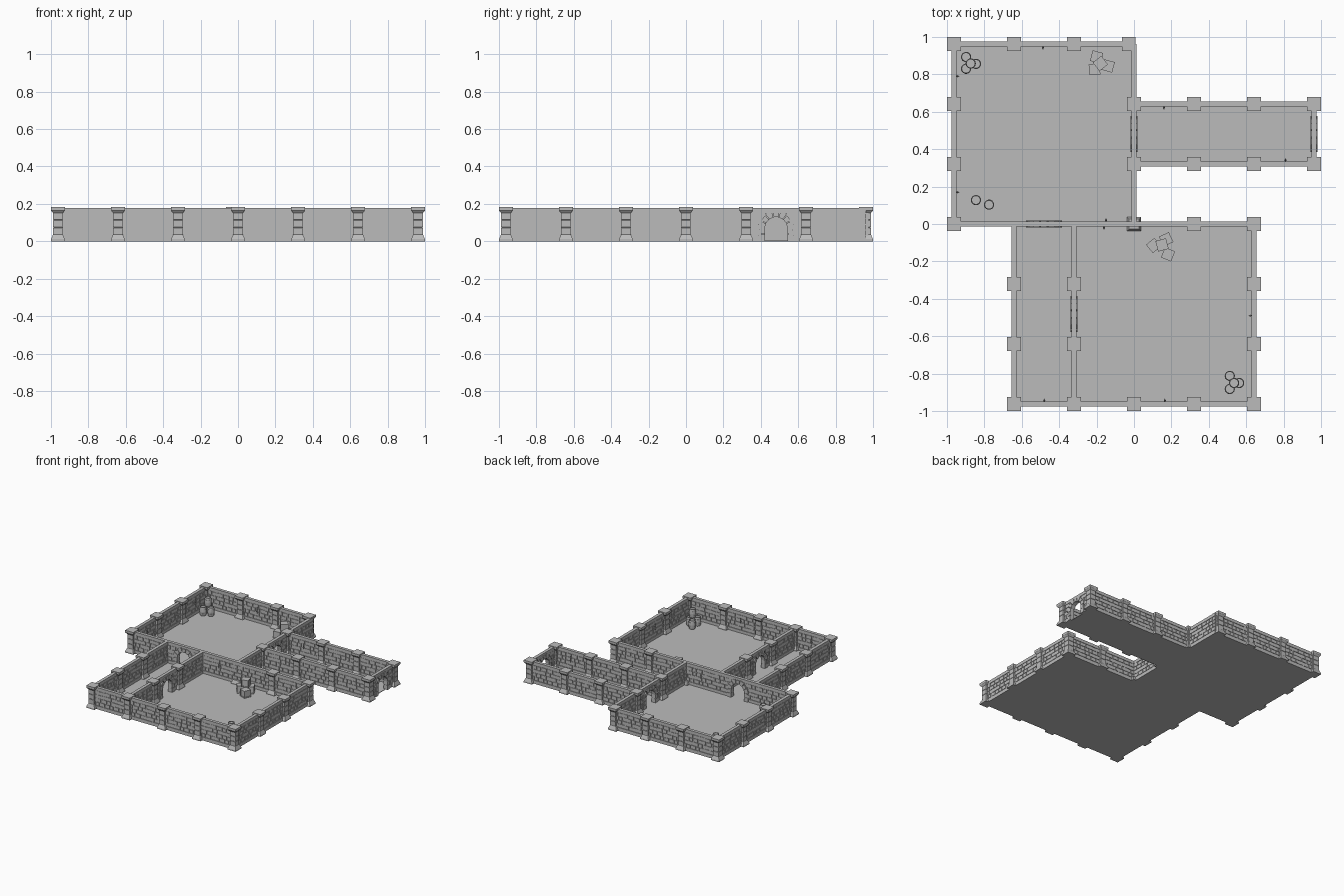
import bpy, bmesh, math, random
from mathutils import Matrix, Vector

if "Cube" in bpy.data.objects:
    bpy.data.objects.remove(bpy.data.objects["Cube"])

random.seed(4)
S = 0.321            # grid tile
stone = bpy.data.materials.new("grey stone")
stone.diffuse_color = (0.5, 0.5, 0.5, 1)
stone.use_nodes = True
stone.node_tree.nodes["Principled BSDF"].inputs["Base Color"].default_value = stone.diffuse_color


def finish(bm, name):
    bmesh.ops.recalc_face_normals(bm, faces=bm.faces)
    me = bpy.data.meshes.new(name)
    bm.to_mesh(me)
    bm.free()
    me.materials.append(stone)
    return me


def place(me, name, x, y, z=0, rot=0):
    ob = bpy.data.objects.new(name, me)
    ob.location = (x, y, z)
    ob.rotation_euler.z = math.radians(rot)
    bpy.context.collection.objects.link(ob)
    return ob


def prism(bm, pts, half):
    """Outline in the x-z plane, extruded through y = -half..half."""
    a = [bm.verts.new((x, -half, z)) for x, z in pts]
    b = [bm.verts.new((x, half, z)) for x, z in pts]
    bm.faces.new(a)
    bm.faces.new(b[::-1])
    for i in range(len(pts)):
        j = (i + 1) % len(pts)
        bm.faces.new((a[i], b[i], b[j], a[j]))


def slab(bm, x0, x1, z0, z1, half):
    prism(bm, [(x0, z0), (x1, z0), (x1, z1), (x0, z1)], half)


def lathe(bm, profile, n, turn=0.0):
    """Stack of n-sided rings (radius, z), closed at both ends."""
    rings = [[bm.verts.new((r * math.cos(turn + 2 * math.pi * k / n),
                            r * math.sin(turn + 2 * math.pi * k / n), z))
              for k in range(n)] for r, z in profile]
    for p, q in zip(rings, rings[1:]):
        for k in range(n):
            m = (k + 1) % n
            bm.faces.new((p[k], p[m], q[m], q[k]))
    bm.faces.new(rings[0][::-1])
    bm.faces.new(rings[-1])


H, W, SPRING, R_OUT = 0.178, 0.06, 0.07, 0.097   # wall height, arch sizes


def wall_mesh(door):
    bm = bmesh.new()
    h = S / 2
    gap = 0.07 if door else 0
    # recessed core, with an arched opening in door tiles
    if door:
        arch = [(W * math.cos(t * math.pi / 12), SPRING + W * math.sin(t * math.pi / 12))
                for t in range(13)]
        prism(bm, [(h, 0), (h, H), (-h, H), (-h, 0), (-W, 0)] + arch[::-1] + [(W, 0)], 0.008)
    else:
        slab(bm, -h, h, 0, H, 0.008)
    # plinth and coping bands
    slab(bm, -h, h, 0.152, H, 0.013)
    spans = [(-h, -gap), (gap, h)] if door else [(-h, h)]
    for a, b in spans:
        slab(bm, a, b, 0, 0.028, 0.013)
        # rows of uneven bricks
        for row in range(4):
            z = 0.0315 + row * 0.0305
            u = a + random.uniform(0, 0.012)
            while u < b - 0.008:
                e = min(u + random.uniform(0.026, 0.05), b)
                slab(bm, u, e, z, z + 0.026 + random.uniform(-0.002, 0.002),
                     random.uniform(0.0115, 0.013))
                u = e + 0.0045
    if door:
        # jamb stones and arch stones
        for s in (-1, 1):
            for z0, z1, w in ((0, 0.036, 0.094), (0.038, SPRING, 0.088)):
                slab(bm, min(s * W, s * w), max(s * W, s * w), z0, z1, 0.018)
        for k in range(7):
            t0, t1 = (k + 0.06) * math.pi / 7, (k + 0.94) * math.pi / 7
            ro = R_OUT - (k % 2) * 0.007
            prism(bm, [(r * math.cos(t), SPRING + r * math.sin(t))
                       for r, t in ((W, t0), (ro, t0), (ro, t1), (W, t1))], 0.018)
    return finish(bm, "door_wall" if door else "wall")


# walls: (direction, fixed line, first tile, last tile) on the grid
plain, arched = wall_mesh(False), wall_mesh(True)
doors = {("v", 0, 1), ("v", 3, 1), ("h", 0, -2), ("v", -1, -2)}
runs = [("h", 3, -3, 0), ("h", 2, 0, 3), ("h", 1, 0, 3), ("h", 0, -3, 2), ("h", -3, -2, 2),
        ("v", -3, 0, 3), ("v", 0, 0, 3), ("v", 3, 1, 2), ("v", -2, -3, 0), ("v", -1, -3, 0),
        ("v", 2, -3, 0)]
for d, line, t0, t1 in runs:
    for t in range(t0, t1):
        is_door = (d, line, t) in doors
        c, f = (t + 0.5) * S, line * S
        place(arched if is_door else plain, "door_wall" if is_door else "wall",
              c if d == "h" else f, f if d == "h" else c, 0, 0 if d == "h" else 90)

# pillars: square shaft with flared base and cap
bm = bmesh.new()
q = math.sqrt(2)
lathe(bm, [(r * q, z) for r, z in (
    (0.037, 0), (0.037, 0.011), (0.027, 0.034), (0.025, 0.036), (0.025, 0.072), (0.023, 0.074),
    (0.025, 0.076), (0.025, 0.112), (0.023, 0.114), (0.025, 0.116), (0.025, 0.15),
    (0.036, 0.164), (0.037, 0.166), (0.037, 0.183))], 4, math.pi / 4)
pillar = finish(bm, "pillar")
spots = [(-3, 3), (-2, 3), (-1, 3), (-0.087, 3), (-3, 2), (-3, 1), (-3, 0), (0, 2), (0, 1),
         (1, 2), (2, 2), (3, 2), (1, 1), (2, 1), (3, 1), (1, 0), (2, 0),
         (-2, -1), (-2, -2), (-1, -1), (-1, -2), (2, -1), (2, -2)]
spots += [(i, -3) for i in range(-2, 3)]
for i, j in spots:
    place(pillar, "pillar", i * S, j * S)

# low base where the rooms meet
bm = bmesh.new()
lathe(bm, [(0.037 * q, 0), (0.037 * q, 0.011), (0.027 * q, 0.034), (0.01, 0.035)], 4, math.pi / 4)
place(finish(bm, "junction_base"), "junction_base", 0, 0)

# floors
for name, x0, x1, y0, y1 in (("north_floor", -3, 0, 0, 3), ("corridor_floor", 0, 3, 1, 2),
                             ("south_floor", -2, 2, -3, 0)):
    bm = bmesh.new()
    slab(bm, x0 * S, x1 * S, 0, 0.004, (y1 - y0) * S / 2)
    place(finish(bm, name), name, 0, (y0 + y1) * S / 2)

# barrels: bulged body, raised hoops, sunken lid
bm = bmesh.new()
lathe(bm, [(0.021, 0), (0.0235, 0.004), (0.0255, 0.016), (0.027, 0.016), (0.0275, 0.022),
           (0.0265, 0.022), (0.0275, 0.036), (0.0265, 0.05), (0.0275, 0.05), (0.027, 0.056),
           (0.0255, 0.056), (0.0235, 0.072), (0.019, 0.072), (0.019, 0.067)], 14)
barrel = finish(bm, "barrel")
for x, y, lvl in ((-0.898, 0.893, 0), (-0.845, 0.856, 0), (-0.898, 0.83, 0), (-0.873, 0.858, 1),
                  (-0.845, 0.128, 0), (-0.775, 0.103, 0),
                  (0.512, -0.812, 0), (0.562, -0.85, 0), (0.512, -0.882, 0), (0.535, -0.85, 1)):
    place(barrel, "barrel", x, y, 0.004 + lvl * 0.072)

# crates: cube with sunken panels
bm = bmesh.new()
bmesh.ops.create_cube(bm, size=0.058, matrix=Matrix.Translation((0, 0, 0.029)))
sides = [f for f in bm.faces if abs(f.normal.z) < 0.5]
bmesh.ops.inset_individual(bm, faces=sides, thickness=0.008, depth=0)
bmesh.ops.inset_individual(bm, faces=sides, thickness=0.001, depth=-0.004)
crate = finish(bm, "crate")
for x, y, rot, lvl in ((-0.2, 0.893, -15, 0), (-0.138, 0.845, -15, 0), (-0.211, 0.827, 5, 0),
                       (-0.18, 0.858, 38, 1), (0.172, -0.082, 25, 0), (0.105, -0.115, 40, 0),
                       (0.182, -0.163, -22, 0), (0.15, -0.112, 15, 1)):
    place(crate, "crate", x, y, 0.004 + lvl * 0.058, rot)

# wall torches: handle, cup and flame, with a bracket behind
bm = bmesh.new()
lathe(bm, [(0.002, 0.085), (0.003, 0.108), (0.006, 0.112), (0.006, 0.118),
           (0.005, 0.124), (0.001, 0.136)], 6)
slab(bm, -0.002, 0.002, 0.098, 0.103, 0.009)
torch = finish(bm, "torch")
for x, y, rot in ((-0.487, 0.943, 0), (-0.943, 0.79, 90), (-0.943, 0.17, 90), (-0.15, 0.02, 0),
                  (-0.16, -0.02, 0), (0.16, 0.622, 0), (0.81, 0.341, 0), (0.622, -0.49, 90),
                  (0.165, -0.943, 0), (-0.48, -0.943, 0)):
    place(torch, "torch", x, y, 0, rot)
